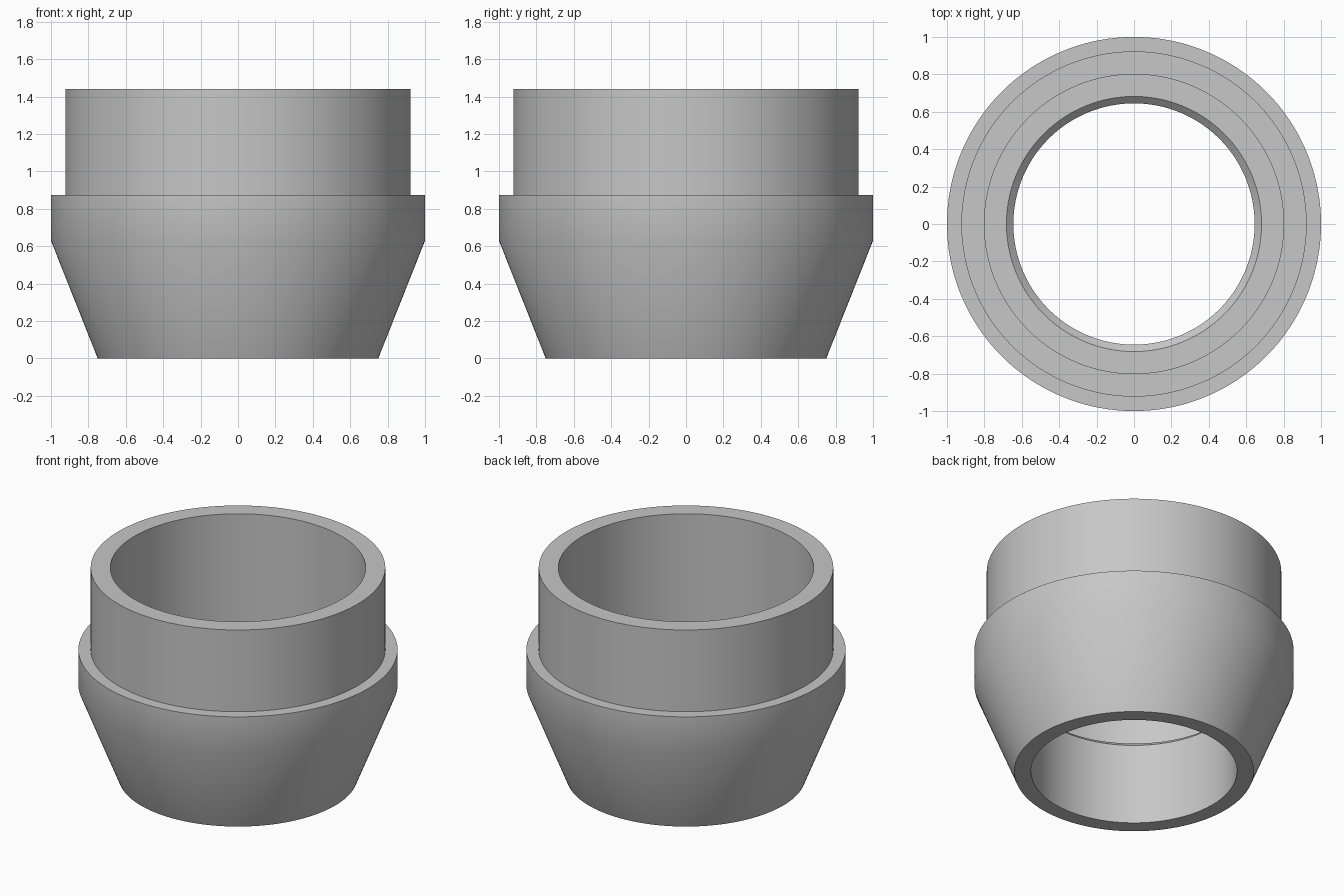
import bpy
import bmesh
from math import radians, tau

cube = bpy.data.objects.get("Cube")
if cube:
    bpy.data.objects.remove(cube, do_unlink=True)

# Single plain grey
grey = bpy.data.materials.new("plain_grey")
grey.use_nodes = True
colour = (0.57, 0.57, 0.57, 1)
grey.diffuse_color = colour
grey.node_tree.nodes["Principled BSDF"].inputs["Base Color"].default_value = colour


def lathe(name, profile, steps):
    """Turn a closed (radius, height) profile around the z axis."""
    bm = bmesh.new()
    verts = [bm.verts.new((r, 0, z)) for r, z in profile]
    edges = [bm.edges.new((v, verts[i - 1])) for i, v in enumerate(verts)]
    bmesh.ops.spin(bm, geom=verts + edges, cent=(0, 0, 0), axis=(0, 0, 1),
                   angle=tau, steps=steps, use_merge=True)
    bmesh.ops.remove_doubles(bm, verts=bm.verts, dist=0.0001)
    bmesh.ops.recalc_face_normals(bm, faces=bm.faces)
    mesh = bpy.data.meshes.new(name)
    bm.to_mesh(mesh)
    bm.free()
    mesh.materials.append(grey)
    obj = bpy.data.objects.new(name, mesh)
    bpy.context.collection.objects.link(obj)
    return obj


# Outside: tapered base, shoulder band, collar
outside = [(0.75, 0), (1, 0.63), (1, 0.875), (0.923, 0.875), (0.923, 1.44)]
# Inside: wide socket, flat seat, chamfer, narrow bore
inside = [(0.80, 1.44), (0.80, 0.595), (0.682, 0.595), (0.645, 0.56), (0.645, 0)]

collar = lathe("stepped_collar", outside + inside, 180)

bpy.ops.object.select_all(action="DESELECT")
collar.select_set(True)
bpy.context.view_layer.objects.active = collar
bpy.ops.object.shade_smooth_by_angle(angle=radians(30))
